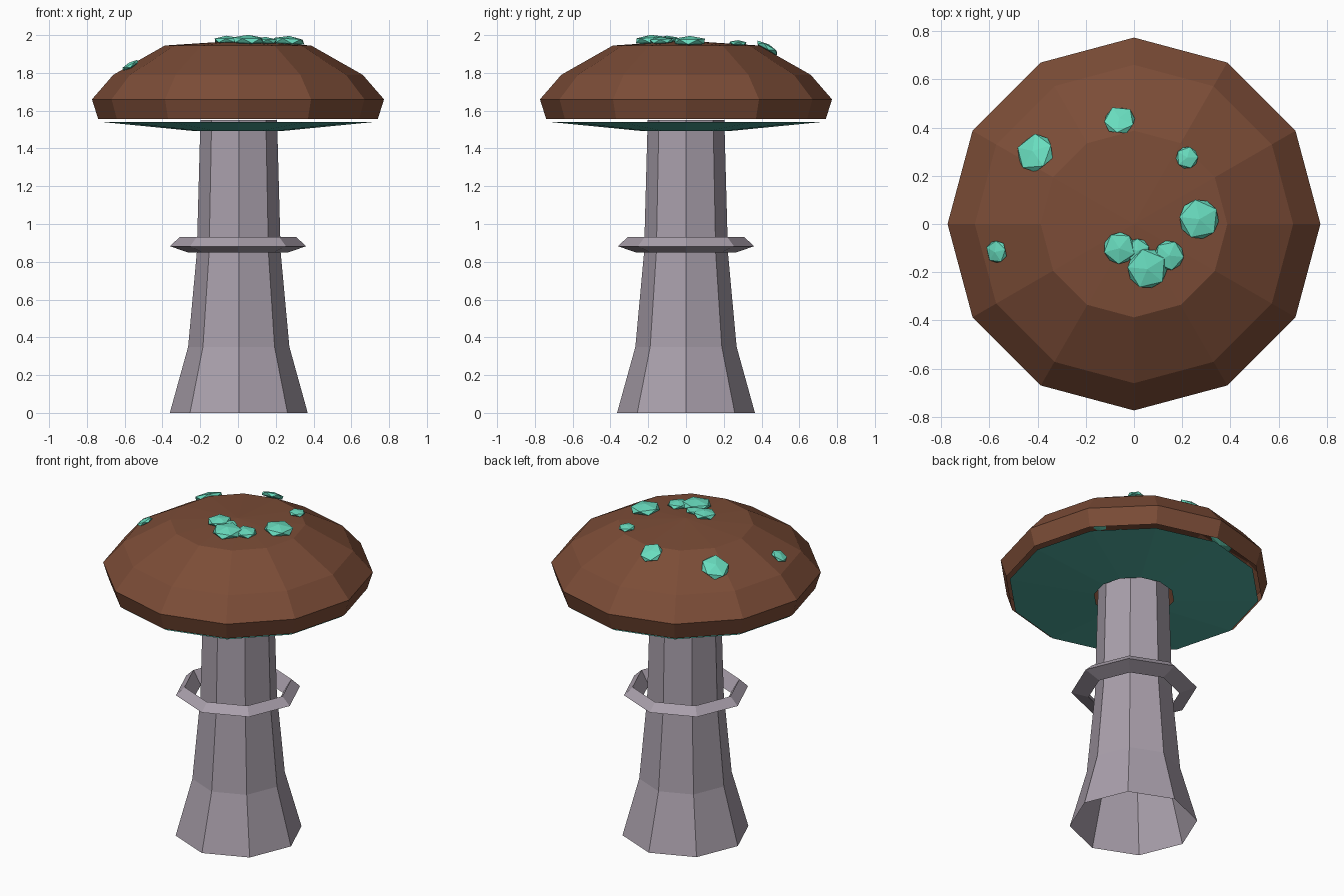
import bpy, bmesh, math
from mathutils import Vector, Matrix

cube = bpy.data.objects.get("Cube")
if cube:
    bpy.data.objects.remove(cube)


def material(name, colour):
    mat = bpy.data.materials.new(name)
    mat.use_nodes = True
    rgba = (*colour, 1)
    mat.diffuse_color = rgba
    mat.node_tree.nodes["Principled BSDF"].inputs["Base Color"].default_value = rgba
    return mat


BROWN = material("cap brown", (0.2, 0.073, 0.038))
LILAC = material("stem lilac grey", (0.4, 0.35, 0.41))
TEAL = material("gill teal", (0.08, 0.41, 0.34))
MINT = material("spot mint", (0.14, 0.72, 0.52))


def finish(name, bm, mat):
    mesh = bpy.data.meshes.new(name)
    bm.to_mesh(mesh)
    bm.free()
    mesh.materials.append(mat)
    obj = bpy.data.objects.new(name, mesh)
    bpy.context.collection.objects.link(obj)
    return obj


def lathe(name, profile, sides, mat, closed=False):
    """Spin a (radius, height) profile, running upward on the outside."""
    bm = bmesh.new()
    rings = []
    for r, z in profile:
        if r == 0:
            rings.append([bm.verts.new((0, 0, z))] * sides)
            continue
        angles = [math.tau * i / sides for i in range(sides)]
        rings.append([bm.verts.new((r * math.cos(a), r * math.sin(a), z)) for a in angles])
    pairs = list(zip(rings, rings[1:]))
    if closed:
        pairs.append((rings[-1], rings[0]))
    for low, high in pairs:
        for i in range(sides):
            j = (i + 1) % sides
            corners = [low[i], low[j], high[j], high[i]]
            bm.faces.new(list(dict.fromkeys(corners)))
    return finish(name, bm, mat)


# Stem, open at the base, with a loose triangular collar
stem = lathe("stem", [(0.365, 0), (0.268, 0.35), (0.222, 0.85), (0.203, 1.55)], 8, LILAC)
stem.location.x = 0.004
lathe("collar", [(0.26, 0.848), (0.36, 0.882), (0.31, 0.93)], 8, LILAC, closed=True)

# Cap shell and the shallow gill cone under it
lathe("cap", [(0.74, 1.555), (0.773, 1.66), (0.66, 1.79), (0.387, 1.945), (0, 1.97)], 12, BROWN)
lathe("gills", [(0.23, 1.492), (0.72, 1.54)], 12, TEAL)

# Flattened spots lying on the cap: x, y, z, radius
SPOTS = [
    (-0.41, 0.295, 1.882, 0.08), (-0.06, 0.43, 1.932, 0.064),
    (0.22, 0.275, 1.958, 0.046), (0.27, 0.02, 1.968, 0.083),
    (-0.06, -0.1, 1.975, 0.066), (0.015, -0.11, 1.972, 0.05),
    (0.055, -0.185, 1.974, 0.083), (0.145, -0.13, 1.97, 0.062),
    (-0.57, -0.115, 1.84, 0.047),
]
for n, (x, y, z, r) in enumerate(SPOTS):
    reach = math.hypot(x, y)
    slope = 0.06 if reach < 0.38 else 0.57
    normal = Vector((x / reach * slope, y / reach * slope, 1))
    turn = normal.to_track_quat("Z", "Y").to_matrix().to_4x4()
    size = r / 0.9
    bm = bmesh.new()
    bmesh.ops.create_icosphere(bm, subdivisions=1, radius=size)
    shape = Matrix.Rotation(n * 1.3, 4, "Z") @ Matrix.Diagonal((1, 1, 0.3, 1))
    bm.transform(Matrix.Translation((x, y, z)) @ turn @ shape)
    finish(f"spot_{n + 1}", bm, MINT)
